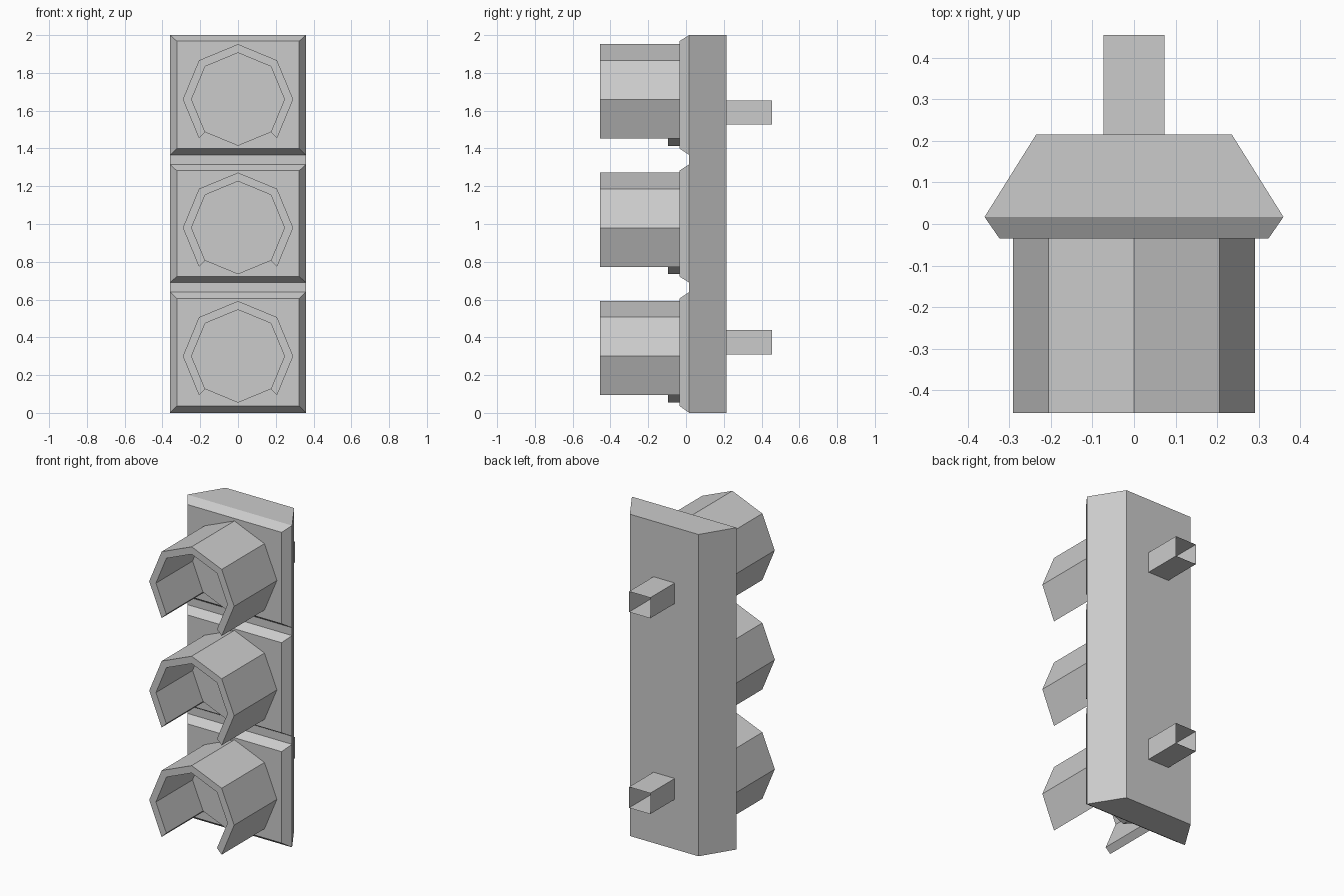
import bpy
from math import sin, cos, pi

if "Cube" in bpy.data.objects:
    bpy.data.objects.remove(bpy.data.objects["Cube"])


def add_mesh(name, verts, faces):
    me = bpy.data.meshes.new(name)
    me.from_pydata(verts, [], faces)
    me.update()
    ob = bpy.data.objects.new(name, me)
    bpy.context.collection.objects.link(ob)
    return ob


def loft(name, a, b, cap_a=True, cap_b=True):
    """Join two matching outlines with side faces and optional end caps."""
    n = len(a)
    faces = [(i, (i + 1) % n, (i + 1) % n + n, i + n) for i in range(n)]
    if cap_a:
        faces.append(tuple(reversed(range(n))))
    if cap_b:
        faces.append(tuple(range(n, 2 * n)))
    return add_mesh(name, a + b, faces)


def rect(x, z0, z1, y):
    # counter-clockwise seen from the front (-y)
    return [(-x, y, z0), (x, y, z0), (x, y, z1), (-x, y, z1)]


def arc(r, zc, y, steps):
    return [(r * cos(i * pi / 4), y, zc + r * sin(i * pi / 4)) for i in steps]


# housing: trapezoid profile running the full height
profile = [(-0.36, 0.017), (0.36, 0.017), (0.236, 0.215), (-0.236, 0.215)]
loft("housing", [(x, y, 0) for x, y in profile], [(x, y, 2) for x, y in profile])

FRONT = -0.035
panels = [(0.0, 0.64, 0.037, 0.605), (0.69, 1.316, 0.722, 1.282), (1.365, 2.0, 1.4, 1.968)]
for k, (z0, z1, f0, f1) in enumerate(panels):
    zc = 0.3 + 0.68 * k
    # bevelled front panel
    loft(f"front_panel_{k}", rect(0.36, z0, z1, 0.017), rect(0.324, f0, f1, FRONT), cap_a=False)
    # octagonal lens
    loft(f"lens_{k}", arc(0.246, zc, FRONT, range(8)), arc(0.246, zc, -0.095, range(8)), cap_a=False)
    # visor: six of eight sides, open at the bottom
    n = 7
    steps = range(-1, 6)
    verts = []
    for r, y in ((0.292, FRONT), (0.292, -0.455), (0.246, -0.455), (0.246, FRONT)):
        verts += arc(r, zc, y, steps)
    faces = [(j * n + i, j * n + i + 1, (j + 1) % 4 * n + i + 1, (j + 1) % 4 * n + i)
             for j in range(4) for i in range(n - 1)]
    faces += [(0, n, 2 * n, 3 * n), (4 * n - 1, 3 * n - 1, 2 * n - 1, n - 1)]
    add_mesh(f"visor_{k}", verts, faces)

# open-ended square mounting arms on the back
for name, z0, z1 in (("lower_arm", 0.31, 0.44), ("upper_arm", 1.527, 1.655)):
    loft(name, rect(0.073, z0, z1, 0.455), rect(0.073, z0, z1, 0.215), False, False)
